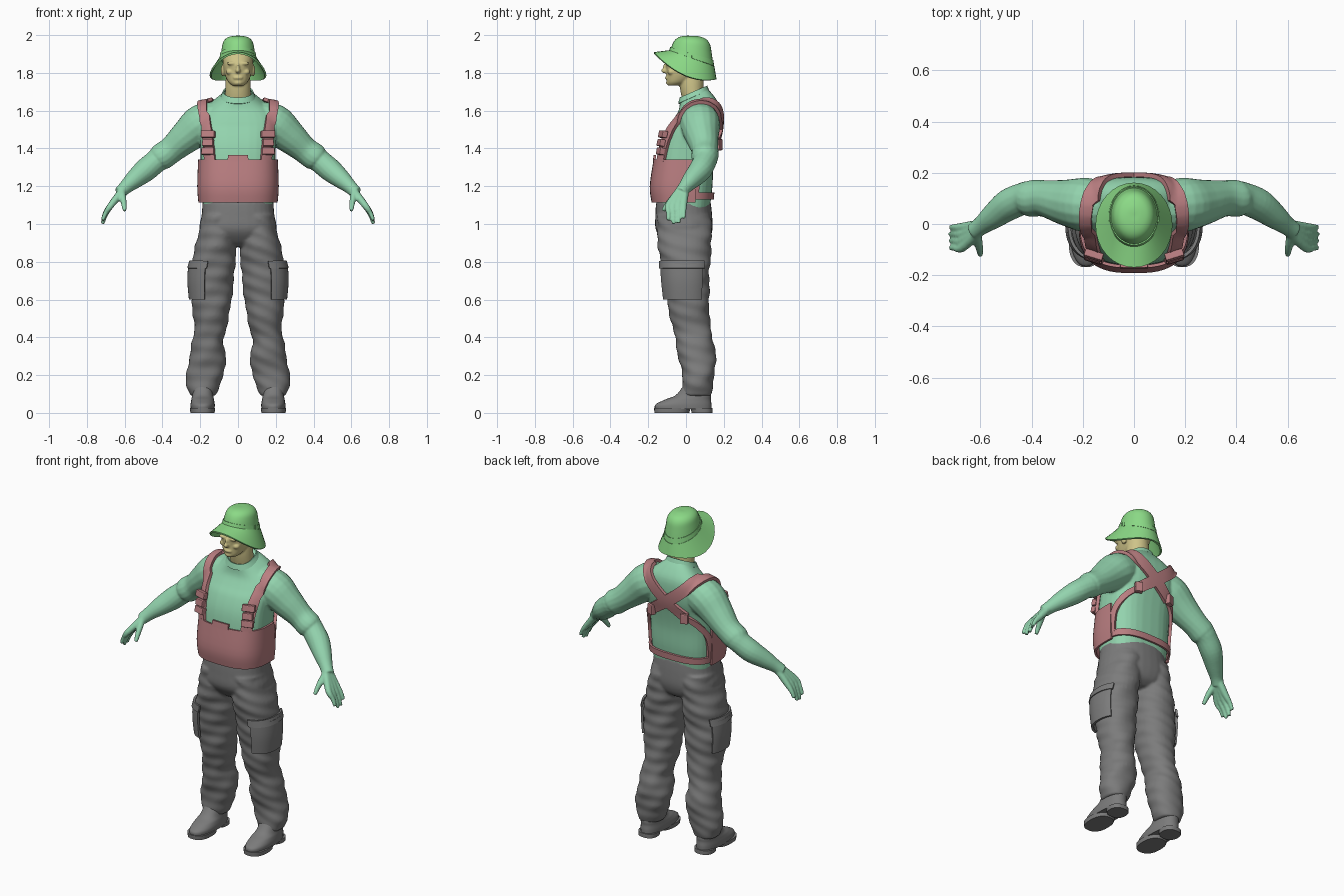
import bpy, bmesh, math
from mathutils import Vector

cube = bpy.data.objects.get("Cube")
if cube:
    bpy.data.objects.remove(cube, do_unlink=True)


def material(name, *rgb):
    m = bpy.data.materials.new(name)
    m.use_nodes = True
    m.diffuse_color = (*rgb, 1)
    m.node_tree.nodes["Principled BSDF"].inputs["Base Color"].default_value = (*rgb, 1)
    return m


SHIRT = material("shirt green", .29, .65, .42)
HAT = material("hat green", .26, .70, .24)
SKIN = material("skin tan", .62, .55, .25)
PINK = material("harness pink", .49, .21, .22)
GREY = material("trouser grey", .2, .2, .2)


# ---- helpers: every part is rows of points skinned into a surface ----
def resample(keys, steps=6):
    """Smooth interpolation through tuples of numbers."""
    out, last = [], len(keys) - 1
    for i in range(last):
        a, b, c, d = keys[max(i - 1, 0)], keys[i], keys[i + 1], keys[min(i + 2, last)]
        for k in range(steps):
            t = k / steps
            out.append(tuple(q + .5 * t * (r - p + t * (2*p - 5*q + 4*r - s + t * (3*(q - r) + s - p)))
                             for p, q, r, s in zip(a, b, c, d)))
    return out + [tuple(keys[-1])]


def ring(key, power=2, a0=0, a1=360, n=32, wrinkle=0):
    """Superellipse (z, cx, cy, rx, ry, tilt); front is at -90 degrees."""
    z, cx, cy, rx, ry = key[:5]
    tilt = key[5] if len(key) > 5 else 0
    pts, full = [], a1 - a0 == 360
    for i in range(n if full else n + 1):
        a = math.radians(a0 + (a1 - a0) * i / n)
        c, s = math.cos(a), math.sin(a)
        w = 1 + wrinkle * math.sin(60 * z + 2 * math.sin(a + cx * 9)) * math.cos(25 * z + 2 * a)
        y = w * ry * math.copysign(abs(s) ** (2 / power), s)
        x = w * rx * math.copysign(abs(c) ** (2 / power), c)
        pts.append(Vector((cx + x, cy + y, z + tilt * y)))
    return pts


def loft(keys, power=2, **kw):
    return [ring(k, power, **kw) for k in resample(keys)]


def tube(keys, n=16):
    """Round tube through (x, y, z, radius)."""
    keys = resample(keys, 4)
    pts, rows = [Vector(k[:3]) for k in keys], []
    for i, p in enumerate(pts):
        q = (pts[min(i + 1, len(pts) - 1)] - pts[max(i - 1, 0)]).to_track_quat('Z', 'Y')
        rows.append([p + q @ Vector((math.cos(a), math.sin(a), 0)) * keys[i][3]
                     for a in (math.tau * j / n for j in range(n))])
    return rows


def ball(x, y, z, rx, ry, rz):
    angles = [math.pi * (i / 12 - .5) for i in range(13)]
    return [ring((z + rz * math.sin(a), x, y, rx * math.cos(a) + .0002, ry * math.cos(a) + .0002), n=16)
            for a in angles]


def build(name, parts, mat, loop=True, cap=True, mods=()):
    """Skin the parts, run the modifiers, then shade."""
    bm = bmesh.new()
    for rows in parts:
        vs = [[bm.verts.new(p) for p in row] for row in rows]
        n = len(vs[0])
        for lo, hi in zip(vs, vs[1:]):
            for j in range(n if loop else n - 1):
                k = (j + 1) % n
                bm.faces.new((lo[j], lo[k], hi[k], hi[j]))
        if loop and cap:
            bm.faces.new(vs[0][::-1])
            bm.faces.new(vs[-1])
    bmesh.ops.recalc_face_normals(bm, faces=bm.faces[:])
    me = bpy.data.meshes.new(name)
    bm.to_mesh(me)
    bm.free()
    me.materials.append(mat)
    ob = bpy.data.objects.new(name, me)
    bpy.context.collection.objects.link(ob)
    for kind, settings in mods:
        m = ob.modifiers.new(kind.title(), kind)
        for key, value in settings.items():
            setattr(m, key, value)
    bpy.context.view_layer.update()
    if mods:
        done = bpy.data.meshes.new_from_object(ob.evaluated_get(bpy.context.evaluated_depsgraph_get()))
        ob.modifiers.clear()
        ob.data = done
        if not done.materials:
            done.materials.append(mat)
    bpy.ops.object.select_all(action='DESELECT')
    ob.select_set(True)
    bpy.context.view_layer.objects.active = ob
    bpy.ops.object.shade_smooth_by_angle(angle=math.radians(42))
    return ob


def fuse(voxel):
    return [('REMESH', dict(mode='VOXEL', voxel_size=voxel)), ('SMOOTH', dict(factor=.5, iterations=4))]


def thick(t):
    return [('SOLIDIFY', dict(thickness=t, offset=0))]


def wrap(name, keys, a0, a1, mat, t=.012, power=2.8):
    return build(name, [[ring(k, power, a0, a1) for k in resample(keys, 4)]], mat, False, mods=thick(t))


def flip(keys, s):
    return [(s * k[0], *k[1:]) for k in keys]


# ---- shirt: torso, sleeves and hands ----
torso = [(1.08, 0, -.01, .185, .135, 0), (1.2, 0, -.01, .195, .15, 0), (1.32, 0, -.005, .198, .15, 0),
         (1.42, 0, .01, .2, .15, 0), (1.5, 0, .035, .205, .143, 0), (1.56, 0, .055, .2, .128, .1),
         (1.61, 0, .065, .175, .11, .2), (1.65, 0, .055, .125, .09, .35), (1.685, 0, .04, .075, .072, .45)]
arm = [(.10, .07, 1.56, .09), (.19, .075, 1.53, .106), (.27, .085, 1.465, .09), (.35, .1, 1.395, .072),
       (.405, .1, 1.355, .072), (.43, .1, 1.335, .063), (.49, .075, 1.285, .062), (.55, .03, 1.235, .05),
       (.595, -.005, 1.195, .037), (.625, -.028, 1.165, .034)]
thumb = [(.615, -.04, 1.17, .02), (.605, -.09, 1.115, .016), (.6, -.122, 1.07, .011)]
parts = [loft(torso, 2.7)]
for s in (1, -1):
    parts += [tube(flip(arm, s)), tube(flip(thumb, s), 10)]
    for i, lift in enumerate((.02, 0, .005, .03)):
        y = -.093 + .027 * i
        finger = [(.612, -.035 + .01 * i, 1.175, .022), (.672, y, 1.1, .018),
                  (.7, y, 1.05 + lift / 2, .013), (.717, y, 1 + lift, .01)]
        parts.append(tube(flip(finger, s), 10))
shirt = build("shirt_and_hands", parts, SHIRT, mods=fuse(.006))
collar = [(1.672, 0, .04, .088, .078, .45), (1.688, 0, .04, .08, .073, .45), (1.7, 0, .04, .075, .069, .45)]
build("collar", [loft(collar, 2.3)], SHIRT, cap=False, mods=thick(.008))

# ---- trousers ----
pelvis = [(1.12, 0, -.014, .188, .144), (1.05, 0, -.012, .192, .15), (.97, 0, -.01, .203, .15),
          (.91, 0, 0, .15, .12), (.88, 0, 0, .08, .08)]
leg = [(1.05, .095, -.01, .095, .14), (.95, .108, -.008, .1, .145), (.85, .123, -.005, .111, .137),
       (.75, .134, 0, .117, .124), (.65, .139, .008, .111, .115), (.55, .141, .015, .1, .108),
       (.45, .146, .03, .085, .1), (.38, .16, .045, .083, .1), (.3, .16, .058, .095, .1),
       (.22, .172, .065, .1, .088), (.15, .183, .062, .09, .08), (.09, .188, .06, .066, .075)]


def side_keys(keys, s):
    return [(k[0], s * k[1], *k[2:]) for k in keys]


build("trousers", [loft(pelvis, 2.4)] + [loft(side_keys(leg, s), 2.2, wrinkle=.05) for s in (1, -1)],
      GREY, mods=fuse(.008))

# ---- cargo pockets and shoes ----
pocket = [(.6, .141, 0, .112, .118), (.7, .139, -.003, .122, .126), (.79, .133, -.004, .123, .13)]
flap = [(.765, .135, -.004, .128, .135), (.805, .13, -.004, .122, .135)]
shoe = [(.02, .187, -.015, .063, .15), (.045, .187, -.013, .064, .148), (.07, .187, .01, .06, .122),
        (.095, .187, .04, .056, .093), (.15, .187, .058, .055, .068)]
sole = [(0, .188, -.075, .064, .092), (.025, .188, -.072, .067, .097)]
heel = [(0, .188, .085, .056, .055), (.025, .188, .082, .058, .058)]
for s, label in ((1, "left"), (-1, "right")):
    a0, a1 = (-75, 40) if s > 0 else (140, 255)
    wrap(label + "_pocket", side_keys(pocket, s), a0, a1, GREY, .014, 2.3)
    wrap(label + "_pocket_flap", side_keys(flap, s), a0 - 4, a1 + 4, GREY, .012, 2.3)
    build(label + "_shoe", [loft(side_keys(shoe, s), 2.3)], GREY)
    build(label + "_sole", [loft(side_keys(k, s), 2.4) for k in (sole, heel)], GREY)

# ---- harness: waist panel, back belt, crossed straps, buckles ----
wrap("waist_panel", [(1.115, 0, 0, .204, .176), (1.2, 0, 0, .21, .186), (1.34, 0, 0, .205, .166)], -190, 10, PINK)
wrap("panel_tab", [(1.33, 0, 0, .205, .17), (1.365, 0, 0, .2, .165)], -99, -81, PINK)
wrap("back_belt", [(1.13, 0, -.005, .2, .147), (1.167, 0, -.005, .203, .149)], 0, 180, PINK)


def ribbon(name, path, width):
    pts = [Vector(p) for p in resample(path)]
    rows = []
    for i, p in enumerate(pts):
        along = pts[min(i + 1, len(pts) - 1)] - pts[max(i - 1, 0)]
        out = p - Vector((0, .04, min(p.z, 1.5)))
        across = along.cross(out).normalized() * width
        rows.append([p + across * (j / 6 - .5) for j in range(7)])
    cling = ('SHRINKWRAP', dict(target=shirt, wrap_mode='ABOVE_SURFACE', offset=.01))
    build(name, [rows], PINK, False, mods=[cling] + thick(.018))


def box(name, pos, size, lean, turn):
    bm = bmesh.new()
    bmesh.ops.create_cube(bm, size=1)
    bmesh.ops.scale(bm, vec=size, verts=bm.verts[:])
    bmesh.ops.bevel(bm, geom=bm.edges[:], offset=.005, segments=2, affect='EDGES', profile=.5)
    me = bpy.data.meshes.new(name)
    bm.to_mesh(me)
    bm.free()
    me.materials.append(PINK)
    ob = bpy.data.objects.new(name, me)
    ob.location, ob.rotation_euler = pos, (lean, 0, turn)
    bpy.context.collection.objects.link(ob)


strap = [(.15, -.14, 1.33), (.16, -.125, 1.42), (.175, -.09, 1.52), (.188, -.03, 1.61), (.187, .05, 1.66),
         (.165, .13, 1.65), (.11, .18, 1.59), (.0, .19, 1.5), (-.11, .175, 1.42)]
lower = [(-.1, .175, 1.425), (-.165, .13, 1.375), (-.197, .07, 1.29), (-.2, .05, 1.16)]
for s, label in ((1, "left"), (-1, "right")):
    ribbon(label + "_strap", flip(strap, s), .068)
    ribbon(label + "_lower_strap", flip(lower, s), .035)
    for part, z, y, w in (("upper", 1.475, -.122, .075), ("middle", 1.43, -.132, .06), ("lower", 1.385, -.134, .07)):
        box(f"{label}_{part}_buckle", (s * .158, y, z), (w, .03, .038), -.2, s * .3)
    box(label + "_back_buckle", (-s * .11, .172, 1.42), (.045, .03, .06), 0, s * .4)

# ---- head and neck ----
head = [(1.733, 0, -.06, .03, .035), (1.75, 0, -.045, .05, .056), (1.78, 0, -.02, .066, .083),
        (1.81, 0, -.005, .075, .099), (1.85, 0, .005, .08, .112), (1.89, 0, .015, .079, .1), (1.92, 0, .025, .068, .08)]
neck = [(1.6, 0, .06, .07, .065), (1.69, 0, .035, .068, .062), (1.75, 0, .03, .066, .064), (1.82, 0, .03, .06, .06)]
parts = [loft(head, 2.2), loft(neck), ball(0, -.112, 1.812, .013, .02, .014), ball(0, -.107, 1.828, .009, .015, .025),
         ball(0, -.1, 1.774, .026, .011, .01), ball(0, -.09, 1.748, .024, .016, .014)]
for s in (1, -1):
    parts += [ball(s * .032, -.096, 1.85, .028, .014, .009), ball(s * .042, -.078, 1.805, .022, .02, .016),
              ball(s * .08, .01, 1.812, .011, .021, .031)]
build("head", parts, SKIN, mods=fuse(.005))

# ---- hat: crown, band and drooping brim ----
crown = [(1.875, 0, .03, .094, .115, -.35), (1.93, 0, .033, .086, .103, -.25), (1.965, 0, .037, .077, .09, -.16),
         (1.985, 0, .04, .058, .068, -.11), (1.994, 0, .042, .03, .035, -.08), (1.996, 0, .042, .004, .004, 0)]
build("hat_crown", [loft(crown)], HAT)
wrap("hat_band", [(1.878, 0, .03, .095, .116, -.35), (1.902, 0, .031, .091, .111, -.31)], 0, 360, HAT, .006, 2)
inner, outer = ring(crown[0]), ring((0, 0, -.006, .146, .163))
for i, p in enumerate(outer):
    f = -math.sin(math.tau * i / len(outer))
    p.z = 1.785 + .07 * f + .05 * f * f
build("hat_brim", [[[a.lerp(b, t / 5) for a, b in zip(inner, outer)] for t in range(6)]], HAT,
      cap=False, mods=thick(.01))
